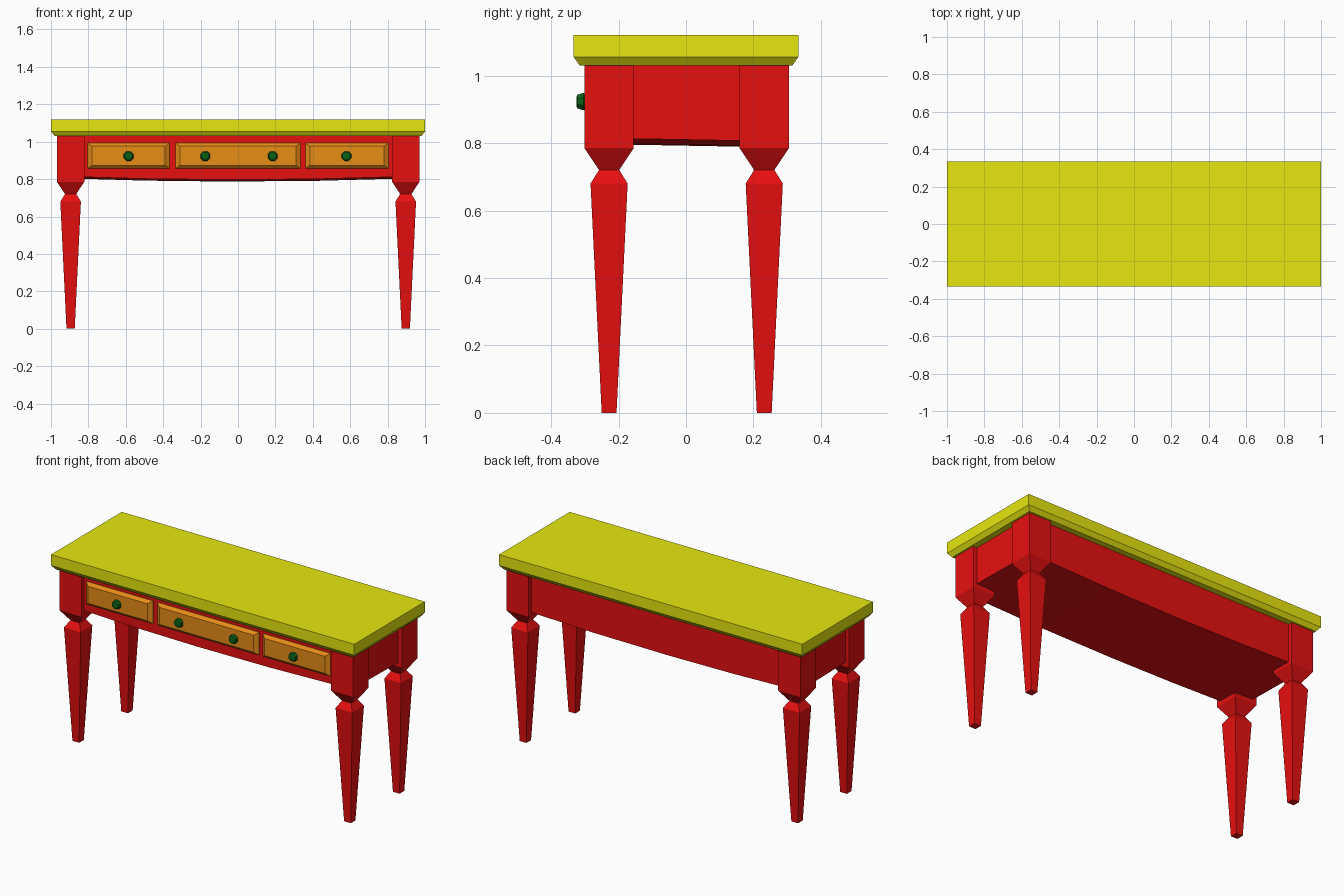
import bpy, bmesh, math
from mathutils import Matrix

cube = bpy.data.objects.get("Cube")
if cube:
    bpy.data.objects.remove(cube, do_unlink=True)


def material(name, rgb):
    m = bpy.data.materials.new(name)
    m.use_nodes = True
    m.diffuse_color = (*rgb, 1)
    m.node_tree.nodes["Principled BSDF"].inputs["Base Color"].default_value = (*rgb, 1)
    return m


RED = material("red paint", (0.8, 0.005, 0.005))
YELLOW = material("yellow top", (0.8, 0.8, 0.005))
ORANGE = material("orange drawer", (0.8, 0.266, 0.008))
GREEN = material("green knob", (0.003, 0.12, 0.008))


def finish(name, bm, mat):
    bmesh.ops.recalc_face_normals(bm, faces=bm.faces)
    mesh = bpy.data.meshes.new(name)
    bm.to_mesh(mesh)
    bm.free()
    mesh.materials.append(mat)
    obj = bpy.data.objects.new(name, mesh)
    bpy.context.collection.objects.link(obj)
    return obj


def loft(name, rings, mat):
    """Skin a list of equal-length rings of points and cap both ends."""
    bm = bmesh.new()
    loops = [[bm.verts.new(p) for p in ring] for ring in rings]
    for a, b in zip(loops, loops[1:]):
        for i in range(len(a)):
            j = (i + 1) % len(a)
            bm.faces.new((a[i], a[j], b[j], b[i]))
    bm.faces.new(loops[0])
    bm.faces.new(loops[-1])
    return finish(name, bm, mat)


def rect(cx, cy, hx, hy, z):
    return [(cx + sx * hx, cy + sy * hy, z)
            for sx, sy in ((-1, -1), (1, -1), (1, 1), (-1, 1))]


# Table top with a chamfered lower edge
loft("table_top", [rect(0, 0, 0.98, 0.315, 1.03), rect(0, 0, 1, 0.333, 1.055),
                   rect(0, 0, 1, 0.333, 1.12)], YELLOW)

# Four square turned legs
LEG = ((0, 0.022), (0.68, 0.055), (0.72, 0.03), (0.785, 0.073), (1.035, 0.073))
for side, x in (("right", -0.895), ("left", 0.897)):
    for end, y in (("front", -0.228), ("back", 0.232)):
        loft(f"{end}_{side}_leg", [rect(x, y, h, h, z) for z, h in LEG], RED)

# Drawer case with a gently sagging underside
case = []
for x in (-0.945, -0.5, -0.08, 0.4, 0.945):
    sag = 0.018 * (1 - (x / 0.945) ** 2)
    case.append([(x, -0.277, 0.815 - sag), (x, 0.28, 0.805 - sag),
                 (x, 0.28, 1.035), (x, -0.277, 1.035)])
loft("drawer_case", case, RED)


# Drawer fronts with sloping borders
def drawer(name, x0, x1):
    def ring(y, inset):
        a, b, low, high = x0 + inset, x1 - inset, 0.857 + inset * 0.7, 0.993 - inset * 0.7
        return [(a, y, low), (b, y, low), (b, y, high), (a, y, high)]
    loft(name, [ring(-0.27, 0), ring(-0.28, 0), ring(-0.297, 0.024)], ORANGE)


drawer("right_drawer", -0.805, -0.365)
drawer("middle_drawer", -0.335, 0.335)
drawer("left_drawer", 0.36, 0.805)

# Faceted knobs
for i, x in enumerate((-0.585, -0.175, 0.185, 0.58)):
    rings = []
    for y, r in ((-0.292, 0.02), (-0.304, 0.028), (-0.322, 0.022), (-0.325, 0.014)):
        rings.append([(x + r * math.cos(k * math.tau / 8 + math.pi / 8), y,
                       0.923 + r * math.sin(k * math.tau / 8 + math.pi / 8))
                      for k in range(8)])
    loft(f"knob_{i + 1}", rings, GREEN)
